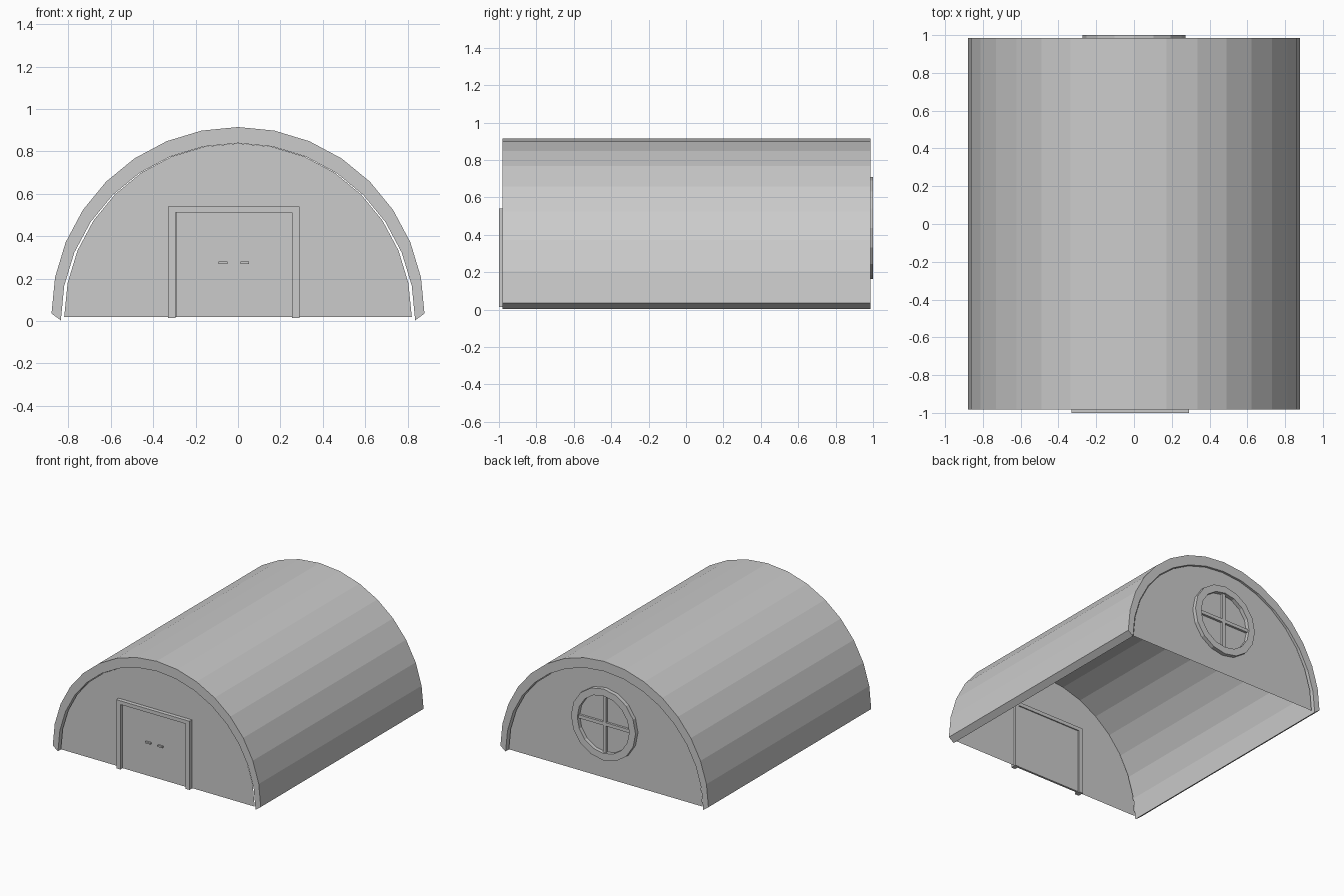
import bpy
import bmesh
from math import sin, cos, pi

if "Cube" in bpy.data.objects:
    bpy.data.objects.remove(bpy.data.objects["Cube"])


def finish(name, bm):
    bmesh.ops.recalc_face_normals(bm, faces=bm.faces)
    mesh = bpy.data.meshes.new(name)
    bm.to_mesh(mesh)
    bm.free()
    obj = bpy.data.objects.new(name, mesh)
    bpy.context.collection.objects.link(obj)
    return obj


def prism(name, profile, y0, y1):
    """Extrude a closed XZ outline from y0 to y1 (a flat sheet if equal)."""
    bm = bmesh.new()
    face = bm.faces.new([bm.verts.new((x, y0, z)) for x, z in profile])
    if y1 != y0:
        geom = bmesh.ops.extrude_face_region(bm, geom=[face], use_keep_orig=True)["geom"]
        moved = [g for g in geom if isinstance(g, bmesh.types.BMVert)]
        bmesh.ops.translate(bm, verts=moved, vec=(0, y1 - y0, 0))
    return finish(name, bm)


def box(name, x0, x1, y0, y1, z0, z1):
    return prism(name, [(x0, z0), (x1, z0), (x1, z1), (x0, z1)], y0, y1)


def arc(radius, cz, sides=16):
    return [(radius * cos(pi * i / sides), cz + radius * sin(pi * i / sides))
            for i in range(sides + 1)]


# Barrel roof shell
prism("roof", arc(0.88, 0.035) + arc(0.836, 0.003)[::-1], -0.982, 0.986)

# End walls, set slightly inside the roof
prism("front_wall", arc(0.82, 0.018), -0.97, -0.97)
prism("back_wall", arc(0.82, 0.018), 0.97, 0.97)

# Door frame, door and handles
prism("door_frame", [(-0.33, 0.015), (-0.33, 0.54), (0.29, 0.54), (0.29, 0.015),
                     (0.255, 0.015), (0.255, 0.512), (-0.295, 0.512), (-0.295, 0.015)],
      -1.0, -0.955)
box("door", -0.292, 0.254, -0.978, -0.962, 0.018, 0.511)
for side, cx in (("left", -0.07), ("right", 0.032)):
    box("door_handle_" + side, cx - 0.021, cx + 0.021, -0.992, -0.977, 0.268, 0.28)

# Round window ring
WZ, SIDES = 0.437, 16
bm = bmesh.new()
rows = []
for i in range(SIDES):
    a = 2 * pi * i / SIDES
    rows.append([bm.verts.new((r * cos(a), y, WZ + r * sin(a)))
                 for r, y in ((0.273, 0.958), (0.273, 1.0), (0.22, 1.0), (0.22, 0.958))])
for i in range(SIDES):
    p, q = rows[i], rows[(i + 1) % SIDES]
    for k in range(4):
        bm.faces.new((p[k], p[(k + 1) % 4], q[(k + 1) % 4], q[k]))
finish("window_ring", bm)

# Window crossbars
box("window_bar_vertical", -0.013, 0.013, 0.96, 0.987, WZ - 0.22, WZ + 0.22)
box("window_bar_horizontal", -0.22, 0.22, 0.96, 0.987, WZ - 0.013, WZ + 0.013)
